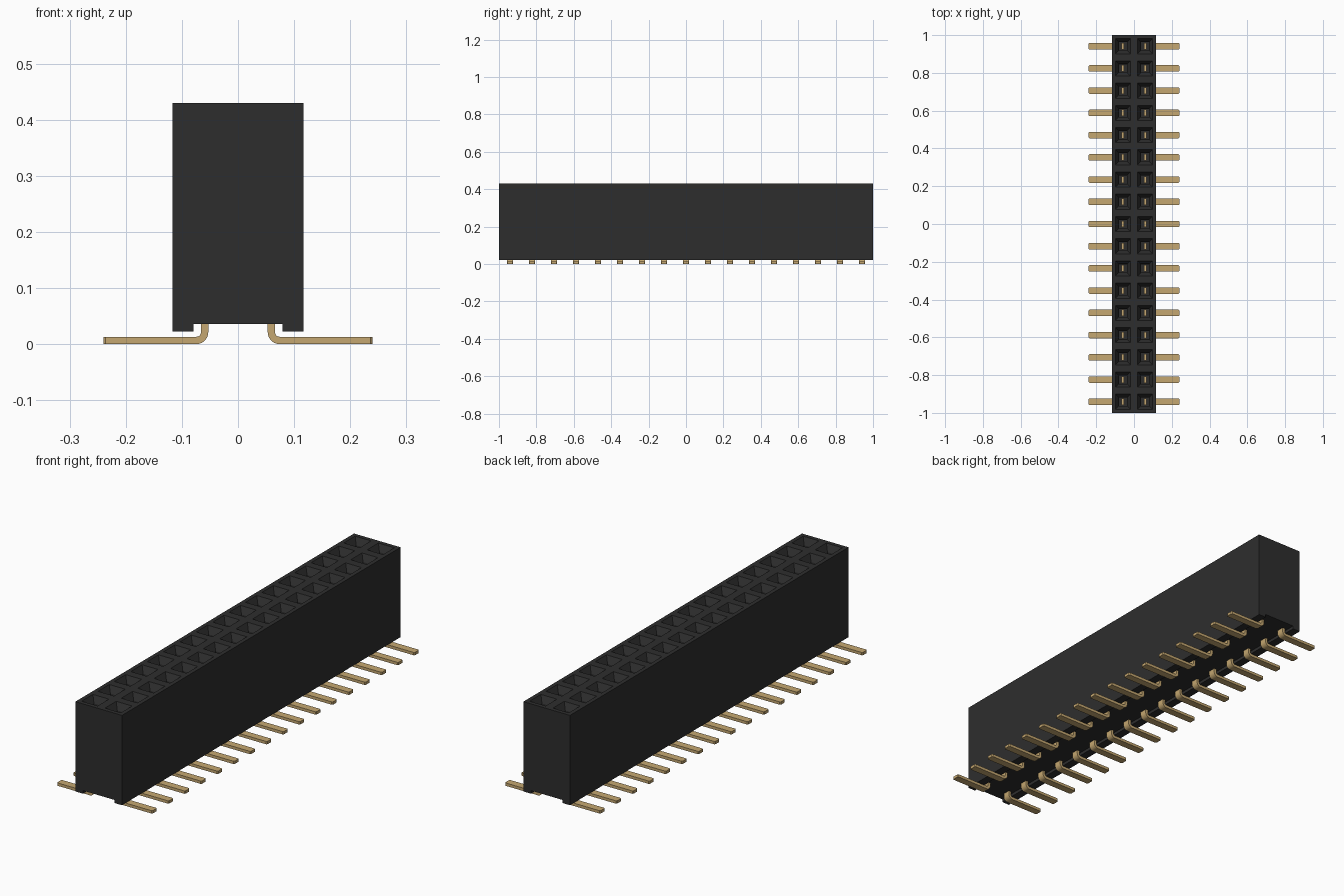
import bpy, bmesh
from math import sin, cos, pi
from mathutils import Vector

cube = bpy.data.objects.get("Cube")
if cube:
    bpy.data.objects.remove(cube, do_unlink=True)

ROWS = 17
PITCH = 2 / ROWS
HALF_W, TOP, FOOT, FLOOR = 0.117, 0.43, 0.022, 0.036


def material(name, rgb):
    mat = bpy.data.materials.new(name)
    mat.use_nodes = True
    mat.diffuse_color = (*rgb, 1)
    mat.node_tree.nodes["Principled BSDF"].inputs["Base Color"].default_value = (*rgb, 1)
    return mat


def prism(profile, y0, y1):
    """Extrude an x-z outline along y."""
    bm = bmesh.new()
    face = bm.faces.new([bm.verts.new((x, y0, z)) for x, z in profile])
    ext = bmesh.ops.extrude_face_region(bm, geom=[face])["geom"]
    verts = [v for v in ext if isinstance(v, bmesh.types.BMVert)]
    bmesh.ops.translate(bm, verts=verts, vec=(0, y1 - y0, 0))
    bmesh.ops.recalc_face_normals(bm, faces=bm.faces)
    return bm


def finish(bm, name, mat):
    bmesh.ops.recalc_face_normals(bm, faces=bm.faces)
    mesh = bpy.data.meshes.new(name)
    bm.to_mesh(mesh)
    bm.free()
    mesh.materials.append(mat)
    obj = bpy.data.objects.new(name, mesh)
    bpy.context.collection.objects.link(obj)
    return obj


black = material("black plastic", (0.027, 0.027, 0.027))
gold = material("gold metal", (0.56, 0.39, 0.165))

# Housing: block with a channel between two long feet
half = [(0.079, FLOOR), (0.079, FOOT), (HALF_W, FOOT), (HALF_W, TOP)]
body = prism(half + [(-x, z) for x, z in reversed(half)], -1, 1)

# Divide the top into two columns of square cells
cuts = [((0, 0, 0), (1, 0, 0))]
cuts += [((0, -1 + i * PITCH, 0), (0, 1, 0)) for i in range(1, ROWS)]
for point, normal in cuts:
    geom = body.verts[:] + body.edges[:] + body.faces[:]
    bmesh.ops.bisect_plane(body, geom=geom, plane_co=Vector(point), plane_no=Vector(normal))

# Sockets: rim, sloping lead-in and deep shaft
cells = [f for f in body.faces if f.normal.z > 0.9 and f.calc_center_median().z > TOP - 0.01]
for thickness, depth in ((0.0185, 0), (0.018, -0.03), (0.0005, -0.34)):
    bmesh.ops.inset_individual(body, faces=cells, thickness=thickness, depth=depth,
                               use_even_offset=True)
    body.normal_update()
finish(body, "socket_housing", black)

# Contact: flat tail, rounded bend and upright blade
THICK, TIP, BLADE_TOP = 0.013, 0.24, 0.3
INNER, OUTER = 0.008, 0.021
bend_x, bend_z = 0.053 + OUTER, OUTER


def arc(radius, steps=6):
    return [(bend_x - radius * sin(t), bend_z - radius * cos(t))
            for t in (i * pi / 2 / steps for i in range(steps + 1))]


outline = [(TIP, 0)] + arc(OUTER) + [(0.053, BLADE_TOP), (0.053 + THICK, BLADE_TOP)]
outline += arc(INNER)[::-1] + [(TIP, THICK)]
first_y = -1 + PITCH / 2
lead = prism(outline, first_y - 0.017, first_y + 0.017)
tip_edges = [e for e in lead.edges
             if all(v.co.x > TIP - 0.001 for v in e.verts)
             and abs(e.verts[0].co.z - e.verts[1].co.z) > 0.005]
bmesh.ops.bevel(lead, geom=tip_edges, offset=0.004, segments=1, affect='EDGES')
contacts = finish(lead, "contact_pins", gold)

# Repeat along the strip and mirror to the other side
array = contacts.modifiers.new("row", 'ARRAY')
array.count = ROWS
array.use_relative_offset = False
array.use_constant_offset = True
array.constant_offset_displace = (0, PITCH, 0)
mirror = contacts.modifiers.new("sides", 'MIRROR')
mirror.use_axis = (True, False, False)
mirror.use_mirror_merge = False
bpy.context.view_layer.objects.active = contacts
contacts.select_set(True)
bpy.ops.object.shade_smooth_by_angle(angle=pi / 6)
